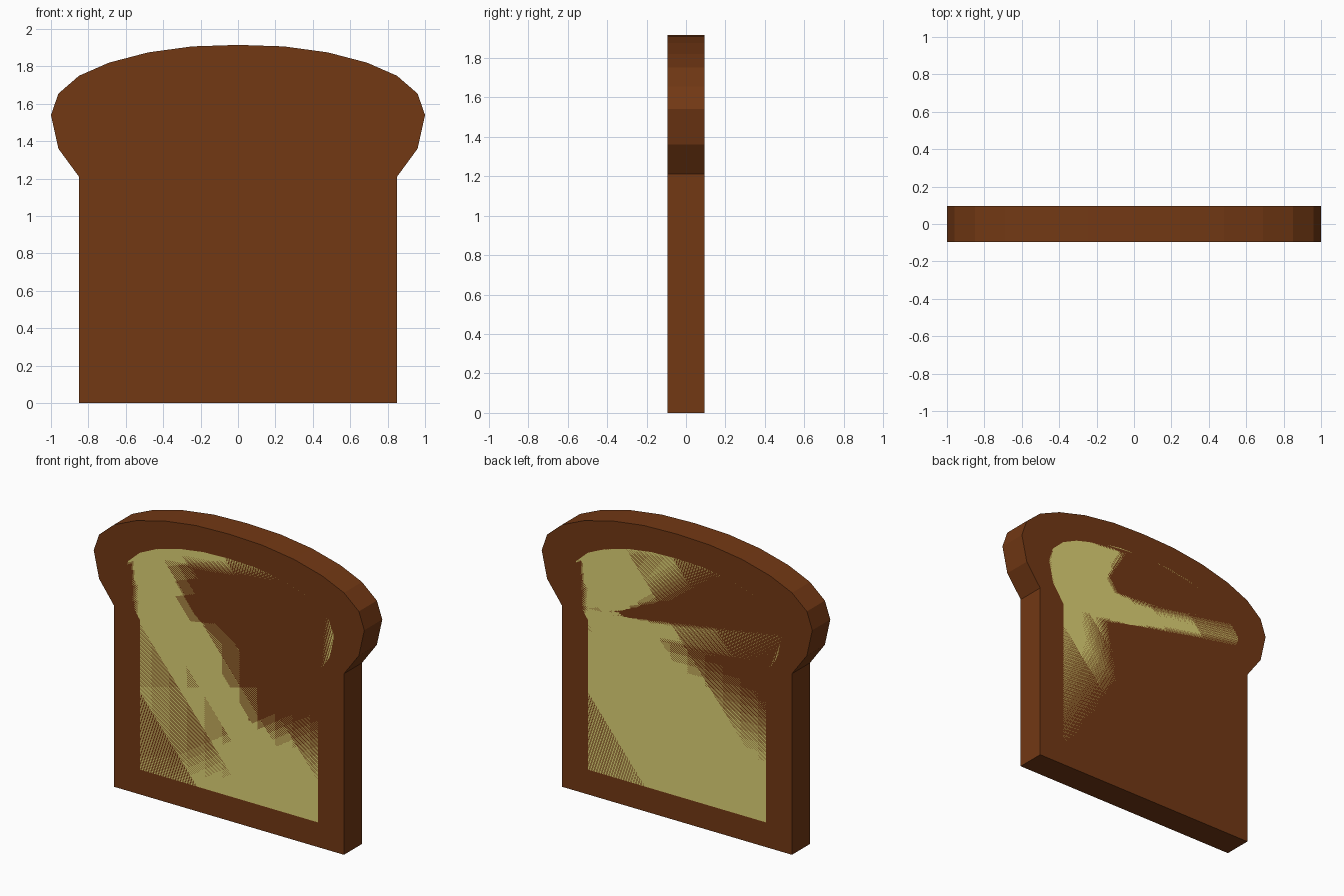
import bpy
import bmesh

if "Cube" in bpy.data.objects:
    bpy.data.objects.remove(bpy.data.objects["Cube"])

HALF_DEPTH = 0.095

# Right half of the loaf outline, bottom to top (x, z)
HALF = [(0.85, 0), (0.85, 1.21), (0.96, 1.36), (1.0, 1.54), (0.96, 1.655),
        (0.85, 1.75), (0.69, 1.82), (0.48, 1.875), (0.245, 1.907)]
OUTLINE = HALF + [(0, 1.915)] + [(-x, z) for x, z in reversed(HALF)]


def material(name, color):
    mat = bpy.data.materials.new(name)
    mat.diffuse_color = color
    mat.use_nodes = True
    mat.node_tree.nodes["Principled BSDF"].inputs["Base Color"].default_value = mat.diffuse_color
    return mat


def slab(name, outline, mat):
    """Extrude an x-z outline through the slice thickness."""
    bm = bmesh.new()
    face = bm.faces.new([bm.verts.new((x, -HALF_DEPTH, z)) for x, z in outline])
    ext = bmesh.ops.extrude_face_region(bm, geom=[face], use_keep_orig=True)
    verts = [g for g in ext["geom"] if isinstance(g, bmesh.types.BMVert)]
    bmesh.ops.translate(bm, verts=verts, vec=(0, 2 * HALF_DEPTH, 0))
    bmesh.ops.recalc_face_normals(bm, faces=bm.faces)
    mesh = bpy.data.meshes.new(name)
    bm.to_mesh(mesh)
    bm.free()
    mesh.materials.append(mat)
    obj = bpy.data.objects.new(name, mesh)
    bpy.context.collection.objects.link(obj)
    return obj


# Brown crust: full slice
slab("crust", OUTLINE, material("crust_brown", (0.17, 0.04, 0.007, 1)))

# Pale crumb: smaller copy of the outline, flush with both faces
slab("crumb", [(x * 0.776, 0.165 + z * 0.828) for x, z in OUTLINE],
     material("crumb_cream", (0.73, 0.65, 0.18, 1)))
